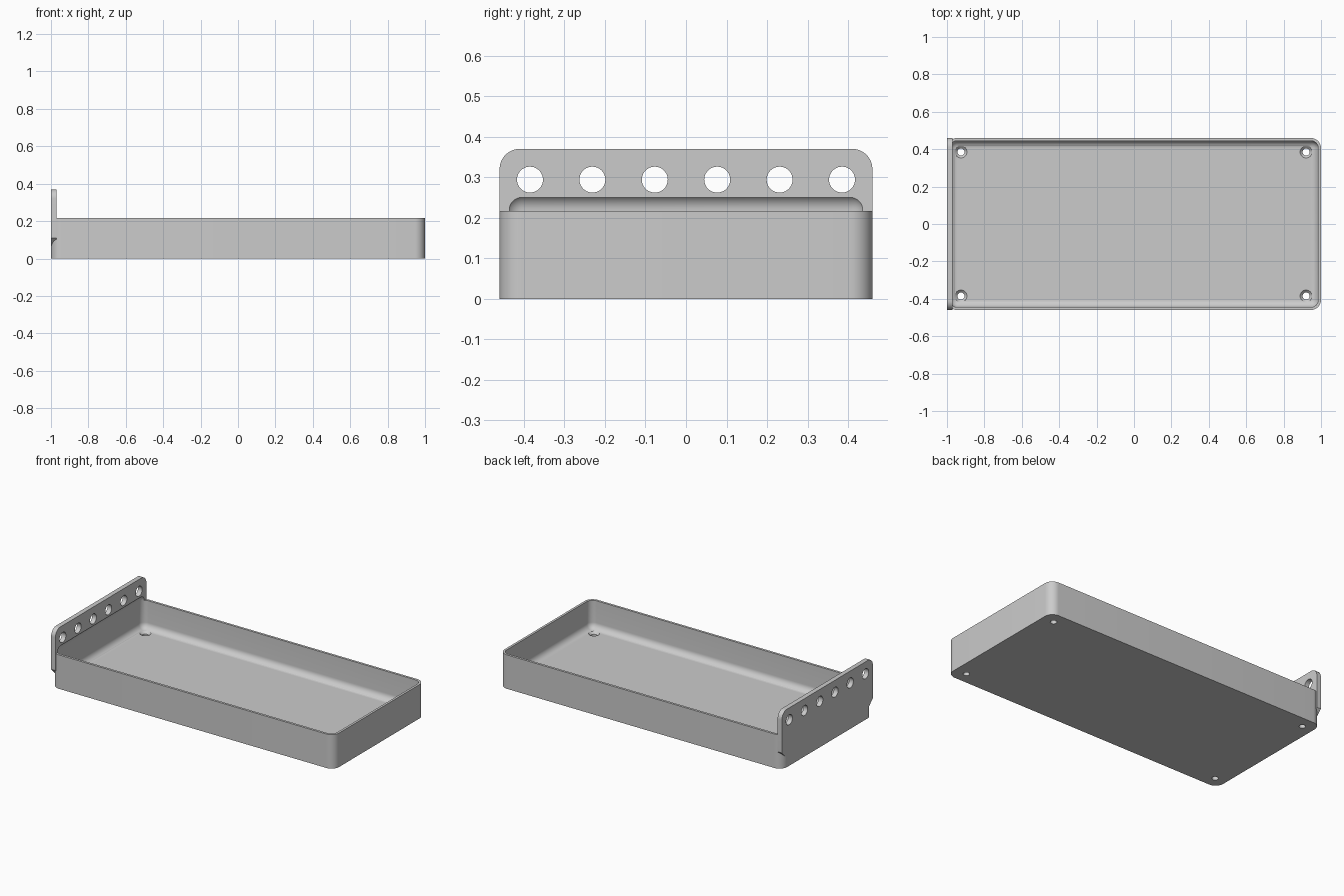
import bpy
import bmesh
from math import cos, sin, pi, radians
from mathutils import Matrix, Vector

cube = bpy.data.objects.get("Cube")
if cube:
    bpy.data.objects.remove(cube, do_unlink=True)

HALF_Y = 0.46
TRAY_H = 0.217
FLOOR = 0.037
PLATE_IN = -0.97

grey = bpy.data.materials.new("matte grey")
grey.use_nodes = True
GREY = (0.6, 0.6, 0.6, 1)
grey.diffuse_color = GREY
grey.node_tree.nodes["Principled BSDF"].inputs["Base Color"].default_value = GREY


def make_object(name, bm):
    bmesh.ops.recalc_face_normals(bm, faces=bm.faces)
    mesh = bpy.data.meshes.new(name)
    bm.to_mesh(mesh)
    bm.free()
    mesh.materials.append(grey)
    obj = bpy.data.objects.new(name, mesh)
    bpy.context.collection.objects.link(obj)
    return obj


def arc(cx, cy, r, start, steps=10):
    """Quarter circle of points, counter-clockwise from the start angle."""
    angles = [start + pi / 2 * i / steps for i in range(steps + 1)]
    return [(cx + r * cos(a), cy + r * sin(a)) for a in angles]


def prism(name, points, sweep):
    bm = bmesh.new()
    face = bm.faces.new([bm.verts.new(p) for p in points])
    out = bmesh.ops.extrude_face_region(bm, geom=[face])
    verts = [v for v in out["geom"] if isinstance(v, bmesh.types.BMVert)]
    bmesh.ops.translate(bm, verts=verts, vec=sweep)
    return make_object(name, bm)


def add_cone(bm, centre, r_low, r_high, depth, turn=Matrix()):
    bmesh.ops.create_cone(bm, cap_ends=True, segments=40, radius1=r_low,
                          radius2=r_high, depth=depth,
                          matrix=Matrix.Translation(centre) @ turn)


def combine(target, tool, operation):
    mod = target.modifiers.new(operation.title(), 'BOOLEAN')
    mod.operation = operation
    mod.solver = 'EXACT'
    mod.object = tool
    bpy.context.view_layer.objects.active = target
    bpy.ops.object.modifier_apply(modifier=mod.name)
    bpy.data.objects.remove(tool, do_unlink=True)


# Tray block with rounded upright corners
R = 0.055
outline = []
for i, (sx, sy) in enumerate([(1, 1), (-1, 1), (-1, -1), (1, -1)]):
    outline += arc(sx * (1 - R), sy * (HALF_Y - R), R, i * pi / 2)
tray = prism("tray", [(x, y, 0) for x, y in outline], (0, 0, TRAY_H))

# Hanging plate: rounded top corners, sloped lower corners
TOP, PR = 0.37, 0.05
profile = arc(HALF_Y - PR, TOP - PR, PR, 0) + arc(PR - HALF_Y, TOP - PR, PR, pi / 2)
profile += [(-HALF_Y, 0.11), (-0.41, 0.06), (0.41, 0.06), (HALF_Y, 0.11)]
plate = prism("hanging_plate", [(-1, y, z) for y, z in profile], (PLATE_IN + 1, 0, 0))
combine(tray, plate, 'UNION')

# Hollow with filleted edges, cut slightly into the plate
bm = bmesh.new()
low, high = Vector((-0.985, -0.445, FLOOR)), Vector((0.985, 0.445, 0.259))
bmesh.ops.create_cube(bm, size=1, matrix=Matrix.Translation((low + high) / 2)
                      @ Matrix.Diagonal((*(high - low), 1)))
bmesh.ops.bevel(bm, geom=bm.edges[:], offset=0.04, segments=10, profile=0.5,
                affect='EDGES')
combine(tray, make_object("hollow_cutter", bm), 'DIFFERENCE')

# Row of hanging holes through the plate
bm = bmesh.new()
for i in range(6):
    add_cone(bm, (-0.985, (i - 2.5) * 0.154, 0.294), 0.032, 0.032, 0.1,
             Matrix.Rotation(radians(90), 4, 'Y'))
combine(tray, make_object("plate_hole_cutter", bm), 'DIFFERENCE')

# Four countersunk screw holes in the floor
for name, z, r_low, r_high, depth in [("screw_hole_cutter", 0.02, 0.019, 0.019, 0.1),
                                      ("countersink_cutter", FLOOR, 0.019, 0.045, 0.026)]:
    bm = bmesh.new()
    for x in (-0.925, 0.92):
        for y in (-0.385, 0.385):
            add_cone(bm, (x, y, z), r_low, r_high, depth)
    combine(tray, make_object(name, bm), 'DIFFERENCE')

# Smooth curved areas, keep hard edges crisp
bpy.ops.object.select_all(action='DESELECT')
tray.select_set(True)
bpy.context.view_layer.objects.active = tray
bpy.ops.object.shade_smooth_by_angle(angle=radians(30))
